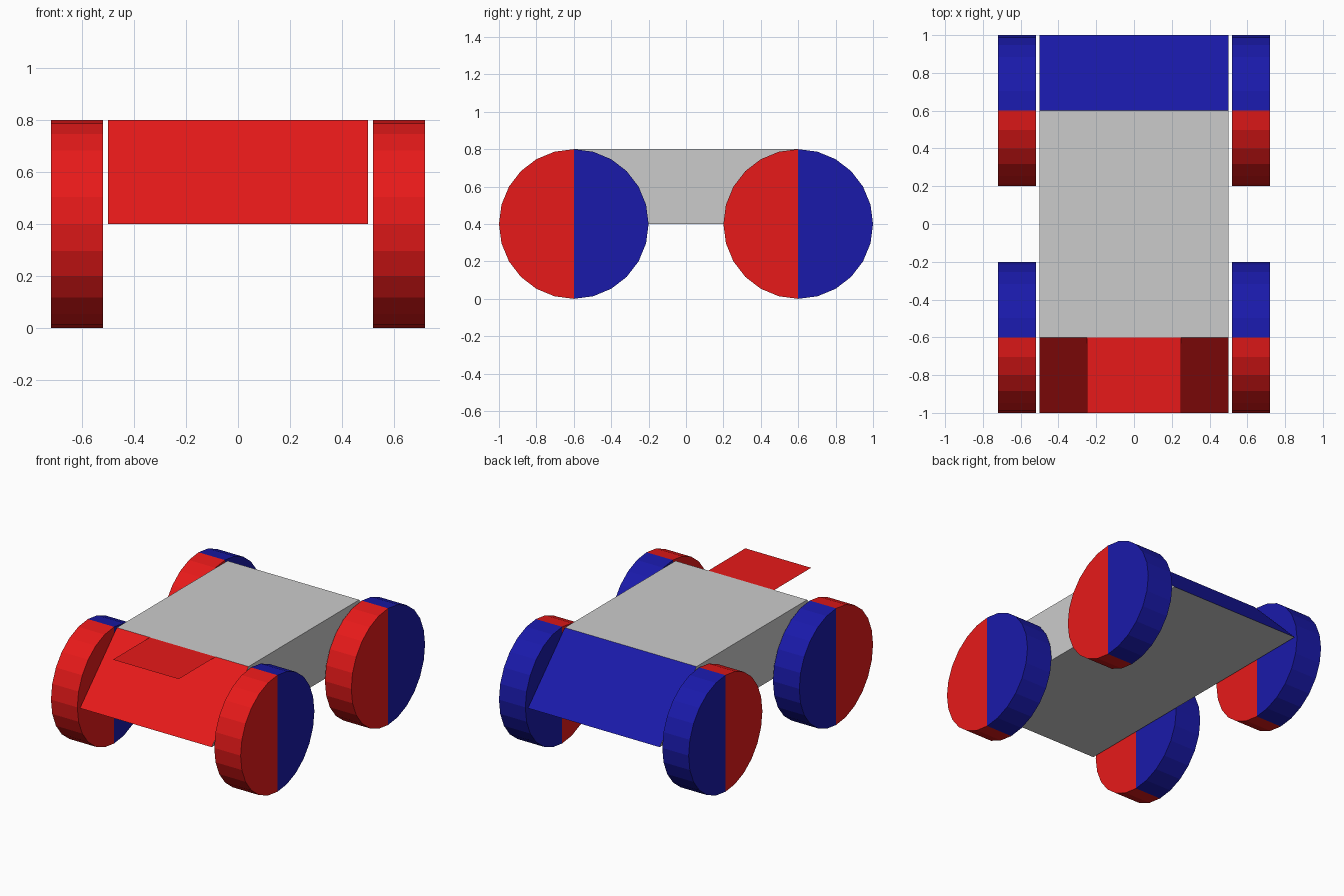
import bpy, bmesh, math

if "Cube" in bpy.data.objects:
    bpy.data.objects.remove(bpy.data.objects["Cube"])


def material(name, color):
    m = bpy.data.materials.new(name)
    m.diffuse_color = color
    m.use_nodes = True
    m.node_tree.nodes["Principled BSDF"].inputs["Base Color"].default_value = m.diffuse_color
    return m


GREY = material("grey", (0.8, 0.8, 0.8, 1))
RED = material("red", (0.8, 0.01, 0.01, 1))
BLUE = material("blue", (0.01, 0.01, 0.4, 1))
PALETTE = [GREY, RED, BLUE]


def finish(name, bm):
    bmesh.ops.recalc_face_normals(bm, faces=bm.faces)
    mesh = bpy.data.meshes.new(name)
    bm.to_mesh(mesh)
    bm.free()
    for m in PALETTE:
        mesh.materials.append(m)
    obj = bpy.data.objects.new(name, mesh)
    bpy.context.collection.objects.link(obj)
    return obj


def prism(name, profile, x0, x1, edge_colors, caps):
    """Extrude a closed (y, z) profile along x; caps = [(point indices, color)]."""
    bm = bmesh.new()
    a, b = ([bm.verts.new((x, y, z)) for y, z in profile] for x in (x0, x1))
    n = len(profile)
    for i in range(n):
        j = (i + 1) % n
        bm.faces.new((a[i], a[j], b[j], b[i])).material_index = edge_colors[i]
    for indices, color in caps:
        for ring in (a, b):
            bm.faces.new([ring[i % n] for i in indices]).material_index = color
    return finish(name, bm)


# Wedge-ended body: bottom, back slope, top, front slope
prism("body", [(-1, 0.4), (1, 0.4), (0.6, 0.8), (-0.6, 0.8)], -0.5, 0.5,
      [0, 2, 0, 1], [(range(4), 0)])

# Flat visor panel jutting forward from the roof edge
bm = bmesh.new()
panel = bm.faces.new([bm.verts.new((x, y, 0.8)) for x, y in
                      ((-0.25, -1), (0.25, -1), (0.25, -0.6), (-0.25, -0.6))])
panel.material_index = 1
visor = finish("visor", bm)
if visor.data.polygons[0].normal.z < 0:
    visor.data.flip_normals()

# Wheels: front half red, back half blue
SIDES, R = 24, 0.4
for end, cy in (("front", -0.6), ("back", 0.6)):
    rim = [(cy - R * math.sin(2 * math.pi * i / SIDES),
            R + R * math.cos(2 * math.pi * i / SIDES)) for i in range(SIDES)]
    half = SIDES // 2
    for side, x0, x1 in (("left", -0.72, -0.52), ("right", 0.52, 0.72)):
        prism(f"{end}_{side}_wheel", rim, x0, x1, [1] * half + [2] * half,
              [(range(half + 1), 1), (range(half, SIDES + 1), 2)])
